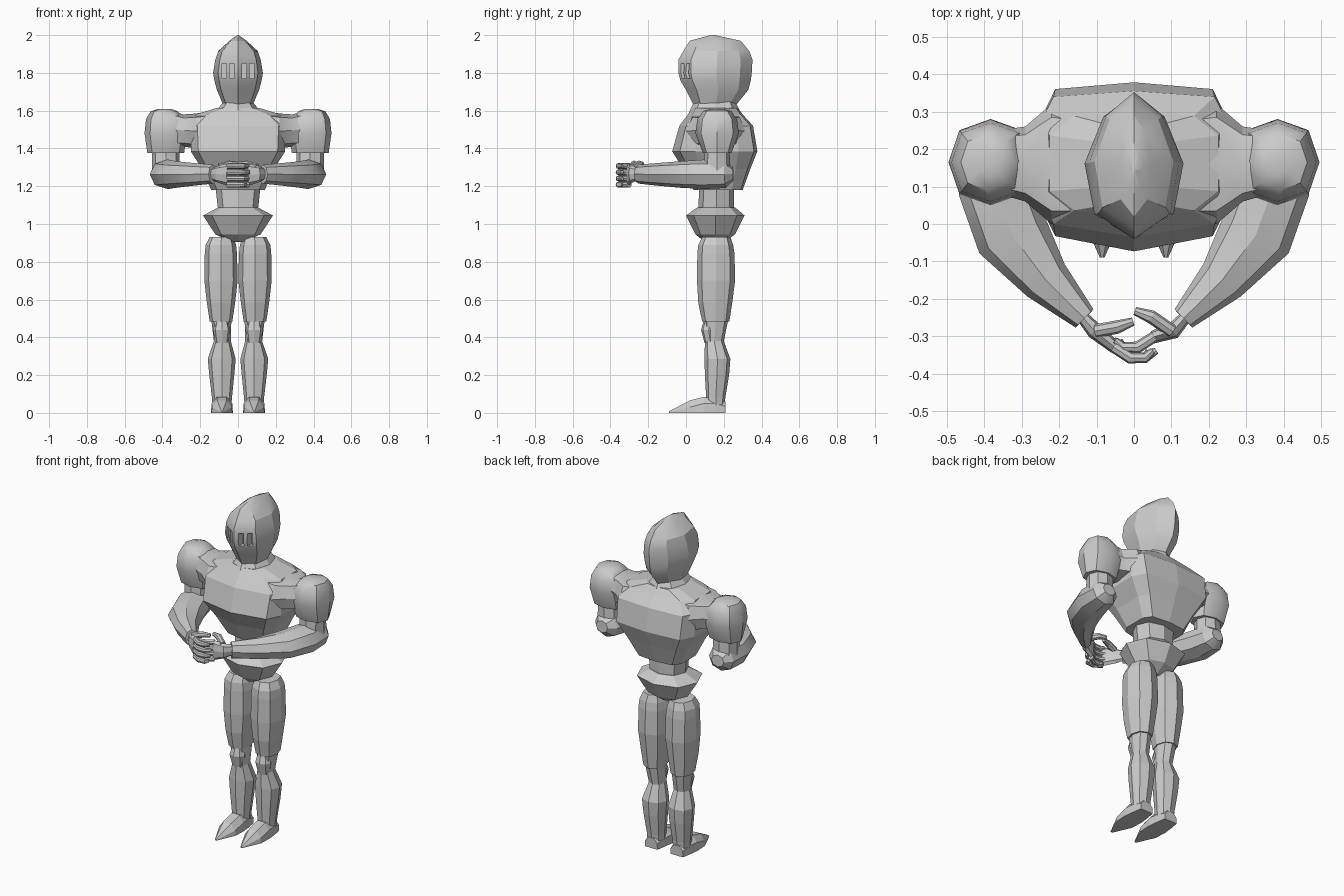
import bpy, bmesh, math
from mathutils import Vector


def loft(name, rings, mirror=False, smooth=None):
    """Skin a list of equal-length point rings and cap both ends."""
    bm = bmesh.new()
    vs = [[bm.verts.new(p) for p in r] for r in rings]
    n = len(vs[0])
    for a, b in zip(vs, vs[1:]):
        for i in range(n):
            bm.faces.new((a[i], a[(i + 1) % n], b[(i + 1) % n], b[i]))
    bm.faces.new(vs[0])
    bm.faces.new(vs[-1])
    bmesh.ops.recalc_face_normals(bm, faces=bm.faces)
    me = bpy.data.meshes.new(name)
    bm.to_mesh(me)
    bm.free()
    if smooth:
        me.shade_smooth()
        me.set_sharp_from_angle(angle=math.radians(smooth))
    ob = bpy.data.objects.new(name, me)
    bpy.context.collection.objects.link(ob)
    if mirror:
        m = ob.modifiers.new("mirror", 'MIRROR')
        m.use_mirror_merge = False
    return ob


def octa(k=0.74):
    return [(0, -1), (k, -k), (1, 0), (k, k), (0, 1), (-k, k), (-1, 0), (-k, -k)]


def ring(x0, x1, y0, y1, z, k=0.74):
    """Horizontal octagon filling a box, with ridges on front and back."""
    cx, cy, rx, ry = (x0 + x1) / 2, (y0 + y1) / 2, (x1 - x0) / 2, (y1 - y0) / 2
    return [(cx + rx * u, cy + ry * v, z) for u, v in octa(k)]


def tube(name, pts, radii, k=0.72, mirror=False, smooth=None):
    """Octagonal tube along a level path; radii are (half width, half height)."""
    pts = [Vector(p) for p in pts]
    rings = []
    for i, p in enumerate(pts):
        d = pts[min(i + 1, len(pts) - 1)] - pts[max(i - 1, 0)]
        side = d.cross(Vector((0, 0, 1))).normalized()
        up = side.cross(d).normalized()
        w, h = radii[i]
        rings.append([p + side * w * u + up * h * v for u, v in octa(k)])
    return loft(name, rings, mirror, smooth)


# Helmet: ridged front and back
def helm_ring(z, yf, yb, w):
    d = yb - yf
    half = [(w * 0.8, yf + d * 0.17), (w, yf + d * 0.52), (w * 0.62, yf + d * 0.84)]
    return ([(0, yf, z)] + [(x, y, z) for x, y in half] + [(0, yb, z)]
            + [(-x, y, z) for x, y in half[::-1]])


helmet = loft("helmet", [helm_ring(*r) for r in (
    (1.63, 0.04, 0.265, 0.078), (1.71, 0.0, 0.33, 0.112), (1.76, -0.03, 0.343, 0.125),
    (1.80, -0.04, 0.348, 0.132), (1.87, -0.04, 0.352, 0.12), (1.915, -0.015, 0.335, 0.105),
    (1.97, 0.02, 0.29, 0.045), (1.985, 0.075, 0.22, 0.025), (2.0, 0.13, 0.15, 0.003))], smooth=25)

# Eye slots cut into the visor
bm = bmesh.new()
for x in (-0.073, -0.032, 0.032, 0.073):
    r = bmesh.ops.create_cube(bm, size=1)
    for v in r["verts"]:
        v.co = Vector((x + v.co.x * 0.024, -0.035 + abs(x) * 0.55 + v.co.y * 0.07, 1.81 + v.co.z * 0.078))
me = bpy.data.meshes.new("slot_cutter")
bm.to_mesh(me)
bm.free()
cutter = bpy.data.objects.new("slot_cutter", me)
cutter.hide_render = True
bpy.context.collection.objects.link(cutter)
mod = helmet.modifiers.new("slots", 'BOOLEAN')
mod.object = cutter
mod.solver = 'EXACT'
bpy.context.view_layer.objects.active = helmet
bpy.ops.object.modifier_apply(modifier="slots")
bpy.data.objects.remove(cutter)

# Neck guard
loft("neck", [ring(-0.115, 0.115, 0.02, 0.285, 1.60), ring(-0.075, 0.075, 0.045, 0.26, 1.65)])


# Breastplate and backplate
def torso_ring(z, yf, yb, xf, xs):
    d = yb - yf
    half = [(xf, yf + d * 0.09), (xs, yf + d * 0.27), (xs, yb - d * 0.22), (xf, yb - d * 0.04)]
    return ([(0, yf, z)] + [(x, y, z) for x, y in half] + [(0, yb, z)]
            + [(-x, y, z) for x, y in half[::-1]])


loft("torso", [torso_ring(*r) for r in (
    (1.18, 0.04, 0.30, 0.11, 0.142), (1.29, -0.015, 0.34, 0.16, 0.19),
    (1.385, -0.073, 0.378, 0.21, 0.25), (1.52, -0.035, 0.355, 0.215, 0.25),
    (1.58, 0.01, 0.30, 0.16, 0.225), (1.615, 0.03, 0.275, 0.07, 0.11))])

# Waist and hip guard
loft("waist", [ring(-0.105, 0.105, 0.065, 0.255, 1.07), ring(-0.12, 0.12, 0.07, 0.255, 1.20)])
loft("hip_guard", [ring(*r) for r in (
    (-0.03, 0.03, 0.10, 0.20, 0.905), (-0.12, 0.12, 0.05, 0.26, 0.945),
    (-0.185, 0.185, 0.0, 0.31, 1.045), (-0.105, 0.105, 0.06, 0.26, 1.088))])


# Shoulder bridges: lofted sideways from the chest
def cross(x, y0, y1, z0, z1):
    return [(x, (y0 + y1) / 2 + (y1 - y0) / 2 * u, (z0 + z1) / 2 + (z1 - z0) / 2 * v)
            for u, v in octa(0.78)]


loft("shoulder_bridge", [cross(0.15, 0.0, 0.31, 1.40, 1.595), cross(0.22, 0.0, 0.32, 1.40, 1.585),
                         cross(0.29, 0.06, 0.26, 1.41, 1.58), cross(0.36, 0.08, 0.25, 1.41, 1.60)],
     True, 30)

# Pauldrons and upper arms
loft("pauldron", [ring(*r) for r in (
    (0.285, 0.48, 0.09, 0.24, 1.375), (0.27, 0.495, 0.05, 0.28, 1.48),
    (0.28, 0.487, 0.06, 0.27, 1.555), (0.32, 0.462, 0.09, 0.24, 1.597),
    (0.355, 0.42, 0.13, 0.20, 1.61))], True, 35)
loft("upper_arm", [ring(0.31, 0.455, 0.095, 0.235, 1.28), ring(0.31, 0.455, 0.10, 0.23, 1.40)], True)

# Forearms from elbow to wrist
tube("forearm",
     [(0.385, 0.25, 1.265), (0.383, 0.21, 1.263), (0.372, 0.10, 1.263), (0.325, -0.03, 1.262),
      (0.235, -0.15, 1.263), (0.132, -0.252, 1.264)],
     [(0.04, 0.035), (0.078, 0.072), (0.098, 0.078), (0.10, 0.07), (0.066, 0.06), (0.034, 0.05)],
     mirror=True, smooth=30)


# Clasped hands: one wraps over the other
def hand(label, s, dy):
    tube(label + "_palm", [(s * 0.14, -0.245, 1.264), (s * 0.105, -0.285, 1.264), (s * 0.05, -0.33 + dy, 1.262)],
         [(0.016, 0.03), (0.022, 0.045), (0.017, 0.06)])
    for i in range(4):
        z = 1.208 + i * 0.033
        reach = (0.04, 0.055, 0.06, 0.05)[i]
        tube(f"{label}_finger_{i + 1}",
             [(s * 0.055, -0.328 + dy, z), (s * 0.01, -0.357 + dy, z), (-s * 0.03, -0.357 + dy, z),
              (-s * reach, -0.338 + dy, z)],
             [(0.015, 0.016), (0.016, 0.016), (0.014, 0.014), (0.009, 0.01)])
    tube(label + "_thumb",
         [(s * 0.10, -0.285, 1.30), (s * 0.045, -0.275 + dy, 1.318), (s * 0.002, -0.26 + dy, 1.318)],
         [(0.018, 0.02), (0.018, 0.018), (0.011, 0.012)])


hand("right_hand", -1, 0.0)
hand("left_hand", 1, 0.028)

# Legs: thigh, shin, knee plate
loft("thigh", [ring(*r) for r in (
    (0.03, 0.15, 0.085, 0.23, 0.485), (0.015, 0.165, 0.065, 0.245, 0.585),
    (0.002, 0.178, 0.058, 0.26, 0.70), (0.005, 0.176, 0.06, 0.257, 0.84),
    (0.01, 0.172, 0.065, 0.25, 0.888), (0.025, 0.15, 0.085, 0.235, 0.93))], True)
loft("shin", [ring(*r) for r in (
    (0.035, 0.135, 0.11, 0.205, 0.04), (0.032, 0.138, 0.107, 0.208, 0.08),
    (0.02, 0.152, 0.10, 0.228, 0.20), (0.012, 0.16, 0.098, 0.235, 0.285),
    (0.038, 0.128, 0.10, 0.20, 0.38), (0.035, 0.142, 0.092, 0.225, 0.50))], True)
loft("knee_plate", [ring(*r) for r in (
    (0.05, 0.12, 0.098, 0.16, 0.37), (0.04, 0.132, 0.08, 0.16, 0.44),
    (0.055, 0.115, 0.095, 0.16, 0.495))], True)


# Pointed feet
def foot_ring(y, w, top, mid):
    return [(0.085 + x, y, z) for x, z in
            ((-w, 0), (w, 0), (w * 0.95, mid), (w * 0.45, top), (-w * 0.45, top), (-w * 0.95, mid))]


loft("foot", [foot_ring(*r) for r in (
    (0.21, 0.042, 0.06, 0.035), (0.15, 0.052, 0.075, 0.05), (0.095, 0.058, 0.085, 0.05),
    (0.02, 0.055, 0.066, 0.03), (-0.09, 0.006, 0.008, 0.004))], True)
